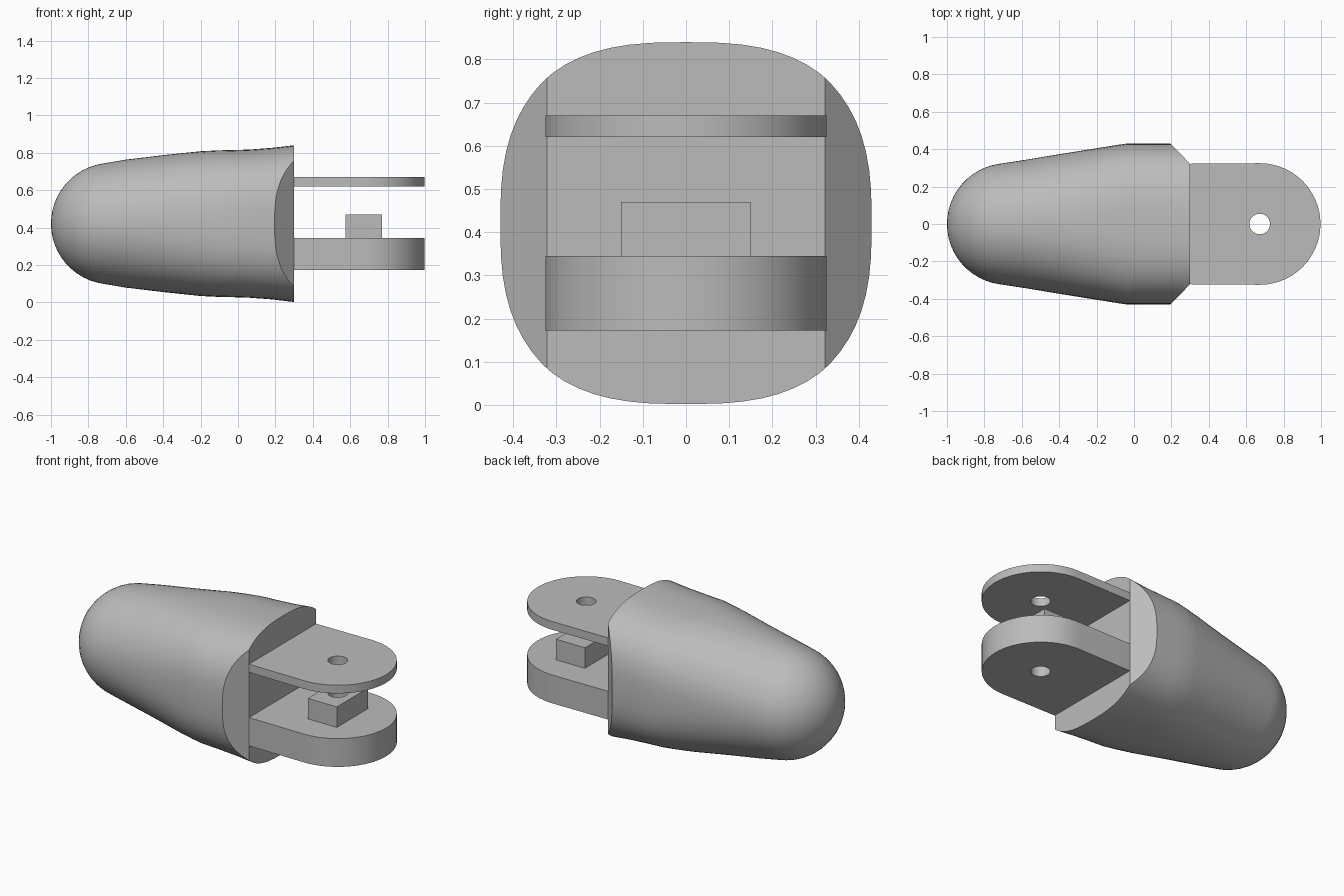
import bpy, bmesh, math
from mathutils import Vector

cube = bpy.data.objects.get("Cube")
if cube:
    bpy.data.objects.remove(cube, do_unlink=True)

grey = bpy.data.materials.new("plain grey")
grey.use_nodes = True
GREY = (0.5, 0.5, 0.5, 1)
grey.diffuse_color = GREY
grey.node_tree.nodes["Principled BSDF"].inputs["Base Color"].default_value = GREY

MID_Z = 0.421
SIDES = 64
PIN_X = 0.672


def finish(obj):
    obj.data.materials.clear()
    obj.data.materials.append(grey)
    bpy.ops.object.select_all(action="DESELECT")
    obj.select_set(True)
    bpy.context.view_layer.objects.active = obj
    bpy.ops.object.shade_smooth_by_angle(angle=math.radians(30))


def link(name, data):
    obj = bpy.data.objects.new(name, data)
    bpy.context.collection.objects.link(obj)
    return obj


def section(bm, x, half_w, half_h, power):
    """Ring of vertices on a rounded-square section across x."""
    ring = []
    for i in range(SIDES):
        a = 2 * math.pi * i / SIDES
        c, s = math.cos(a), math.sin(a)
        y = math.copysign(abs(c) ** (2 / power), c) * half_w
        z = math.copysign(abs(s) ** (2 / power), s) * half_h
        ring.append(bm.verts.new((x, y, MID_Z + z)))
    return ring


# Body: domed tip lofted into a wide rounded-square end
bm = bmesh.new()
tip = bm.verts.new((-1, 0, MID_Z))
rings = []
for i in range(1, 13):
    a = math.radians(82) * i / 12
    r = 0.325 * math.sin(a)
    rings.append(section(bm, -0.675 - 0.325 * math.cos(a), r, r, 2))
for x, w, h, p in [(-0.6, 0.34, 0.342, 2.05), (-0.4, 0.373, 0.366, 2.2),
                   (-0.2, 0.405, 0.387, 2.45), (-0.1, 0.421, 0.392, 2.6),
                   (-0.04, 0.43, 0.393, 2.7), (0.06, 0.43, 0.396, 2.75),
                   (0.18, 0.43, 0.405, 2.75), (0.30, 0.43, 0.419, 2.75)]:
    rings.append(section(bm, x, w, h, p))
for i in range(SIDES):
    j = (i + 1) % SIDES
    bm.faces.new((tip, rings[0][j], rings[0][i]))
    for a, b in zip(rings, rings[1:]):
        bm.faces.new((a[i], a[j], b[j], b[i]))
bm.faces.new(rings[-1])

# Chamfer both sides of the wide end
for side in (-1, 1):
    cut = bmesh.ops.bisect_plane(
        bm, geom=bm.verts[:] + bm.edges[:] + bm.faces[:], dist=1e-5,
        plane_co=Vector((0.30, side * 0.322, 0)),
        plane_no=Vector((1, side * 0.97, 0)).normalized(), clear_outer=True)
    edges = [e for e in cut["geom_cut"] if isinstance(e, bmesh.types.BMEdge)]
    bmesh.ops.holes_fill(bm, edges=edges, sides=0)
bmesh.ops.recalc_face_normals(bm, faces=bm.faces[:])
mesh = bpy.data.meshes.new("body")
bm.to_mesh(mesh)
bm.free()
finish(link("body", mesh))


def arc(radius, start, end, steps):
    return [(PIN_X + radius * math.cos(start + (end - start) * i / steps),
             radius * math.sin(start + (end - start) * i / steps))
            for i in range(steps + 1)]


def pierced_slab(name, outline, z0, z1):
    """Extruded flat outline with the pin hole through it."""
    curve = bpy.data.curves.new(name, "CURVE")
    curve.dimensions = "2D"
    curve.fill_mode = "BOTH"
    curve.extrude = (z1 - z0) / 2
    for pts in (outline, arc(0.055, 0, 2 * math.pi, 32)[:-1]):
        spline = curve.splines.new("POLY")
        spline.points.add(len(pts) - 1)
        for point, (x, y) in zip(spline.points, pts):
            point.co = (x, y, 0, 1)
        spline.use_cyclic_u = True
    obj = link(name, curve)
    bpy.ops.object.select_all(action="DESELECT")
    obj.select_set(True)
    bpy.context.view_layer.objects.active = obj
    bpy.ops.object.convert(target="MESH")
    obj = bpy.context.view_layer.objects.active
    bm = bmesh.new()
    bm.from_mesh(obj.data)
    bmesh.ops.translate(bm, verts=bm.verts[:], vec=(0, 0, (z0 + z1) / 2))
    bmesh.ops.remove_doubles(bm, verts=bm.verts[:], dist=1e-5)
    bmesh.ops.recalc_face_normals(bm, faces=bm.faces[:])
    bm.to_mesh(obj.data)
    bm.free()
    finish(obj)


# Hinge lugs and the spacer block between them
lug = [(0.29, -0.322)] + arc(0.325, -math.pi / 2, math.pi / 2, 32) + [(0.29, 0.322)]
block = [(0.575, -0.15), (0.77, -0.15), (0.77, 0.15), (0.575, 0.15)]
pierced_slab("lower_lug", lug, 0.173, 0.345)
pierced_slab("upper_lug", lug, 0.62, 0.67)
pierced_slab("spacer_block", block, 0.345, 0.47)
